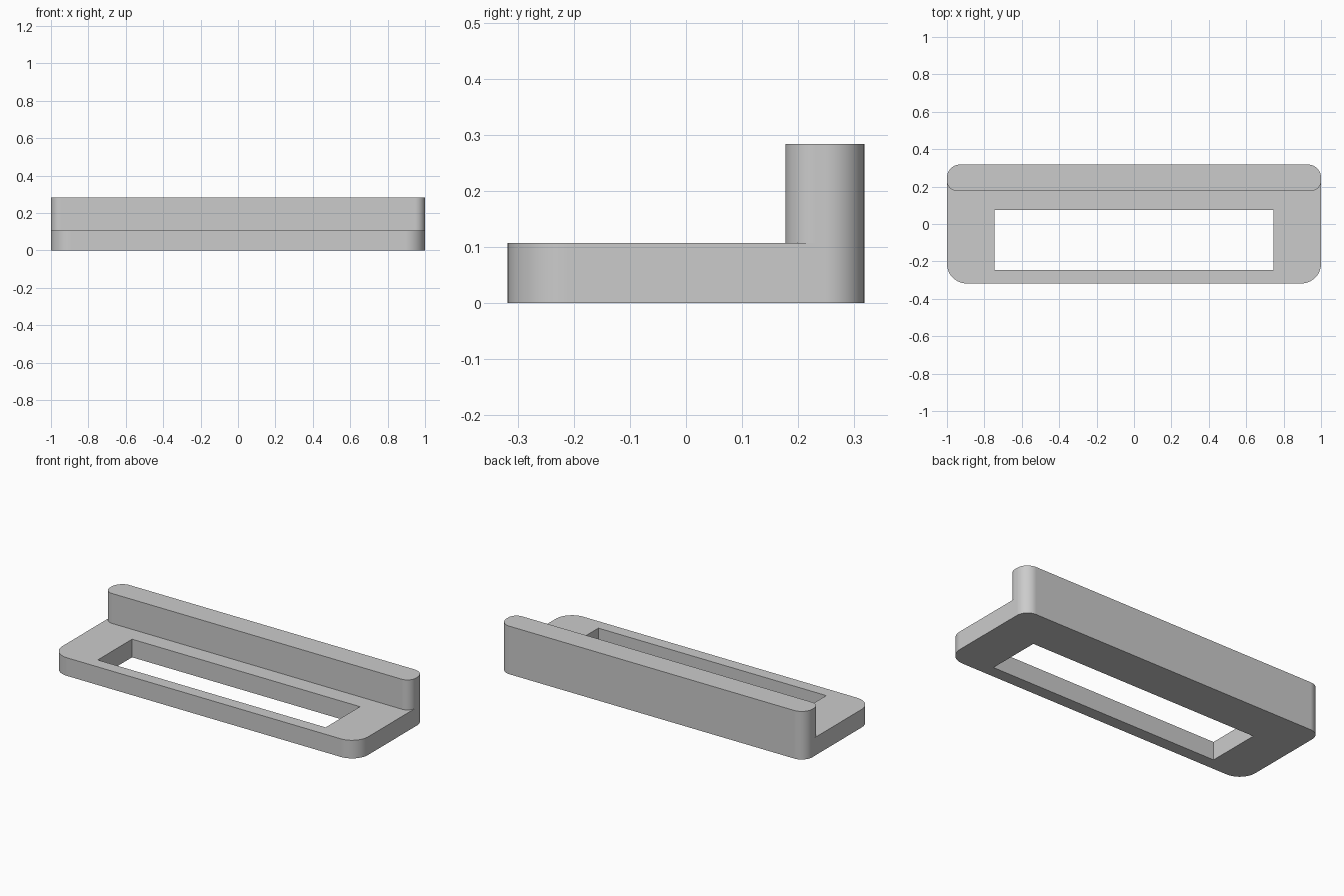
import bpy, bmesh, math

if "Cube" in bpy.data.objects:
    bpy.data.objects.remove(bpy.data.objects["Cube"], do_unlink=True)

HALF_X, HALF_Y = 1.0, 0.318
BASE_TOP, BAR_TOP, BAR_FRONT = 0.107, 0.284, 0.177
R_FRONT, R_BACK, R_BAR = 0.106, 0.07, 0.053

grey = bpy.data.materials.new("mid_grey")
grey.use_nodes = True
grey.diffuse_color = (0.6, 0.6, 0.6, 1)
grey.node_tree.nodes["Principled BSDF"].inputs["Base Color"].default_value = (0.6, 0.6, 0.6, 1)


def slab(name, half_x, y0, y1, z0, z1, r_front=0, r_back=0, steps=12):
    """Upright prism from a rectangle with rounded front and back corners."""
    corners = [(1, y1 - r_back, r_back, 0), (-1, y1 - r_back, r_back, 90),
               (-1, y0 + r_front, r_front, 180), (1, y0 + r_front, r_front, 270)]
    bm = bmesh.new()
    outline = []
    for side, cy, r, start in corners:
        for i in range(steps + 1 if r else 1):
            a = math.radians(start + 90 * i / steps)
            outline.append(bm.verts.new((side * (half_x - r) + r * math.cos(a),
                                         cy + r * math.sin(a), z0)))
    face = bm.faces.new(outline)
    top = bmesh.ops.extrude_face_region(bm, geom=[face], use_keep_orig=True)["geom"]
    bmesh.ops.translate(bm, vec=(0, 0, z1 - z0),
                        verts=[v for v in top if isinstance(v, bmesh.types.BMVert)])
    bmesh.ops.recalc_face_normals(bm, faces=bm.faces)
    mesh = bpy.data.meshes.new(name)
    bm.to_mesh(mesh)
    bm.free()
    mesh.materials.append(grey)
    obj = bpy.data.objects.new(name, mesh)
    bpy.context.collection.objects.link(obj)
    return obj


def combine(target, helper, operation):
    """Apply a boolean, then drop the helper."""
    mod = target.modifiers.new(operation.lower(), "BOOLEAN")
    mod.operation, mod.object, mod.solver = operation, helper, "EXACT"
    bpy.context.view_layer.objects.active = target
    bpy.ops.object.modifier_apply(modifier=mod.name)
    bpy.data.objects.remove(helper, do_unlink=True)


# Flat base with a rectangular slot and a raised rear bar
frame = slab("slotted_base_with_rear_bar", HALF_X, -HALF_Y, HALF_Y, 0, BASE_TOP, R_FRONT, R_BACK)
bar = slab("rear_bar", HALF_X, BAR_FRONT, HALF_Y, BASE_TOP, BAR_TOP, R_BAR, R_BACK)
combine(frame, bar, "UNION")
slot = slab("slot_cutter", 0.745, -0.246, 0.075, -0.1, 0.2)
slot.hide_render = True
combine(frame, slot, "DIFFERENCE")

# Merge coplanar faces so the back runs unbroken from base to bar
bm = bmesh.new()
bm.from_mesh(frame.data)
bmesh.ops.remove_doubles(bm, verts=bm.verts, dist=0.0001)
bmesh.ops.dissolve_limit(bm, angle_limit=math.radians(0.5), verts=bm.verts, edges=bm.edges)
bm.to_mesh(frame.data)
bm.free()

# Smooth rounded corners, flat broad faces
bpy.ops.object.select_all(action="DESELECT")
frame.select_set(True)
bpy.context.view_layer.objects.active = frame
bpy.ops.object.shade_smooth_by_angle(angle=math.radians(30))
weighted = frame.modifiers.new("weighted_normals", "WEIGHTED_NORMAL")
weighted.keep_sharp = True
